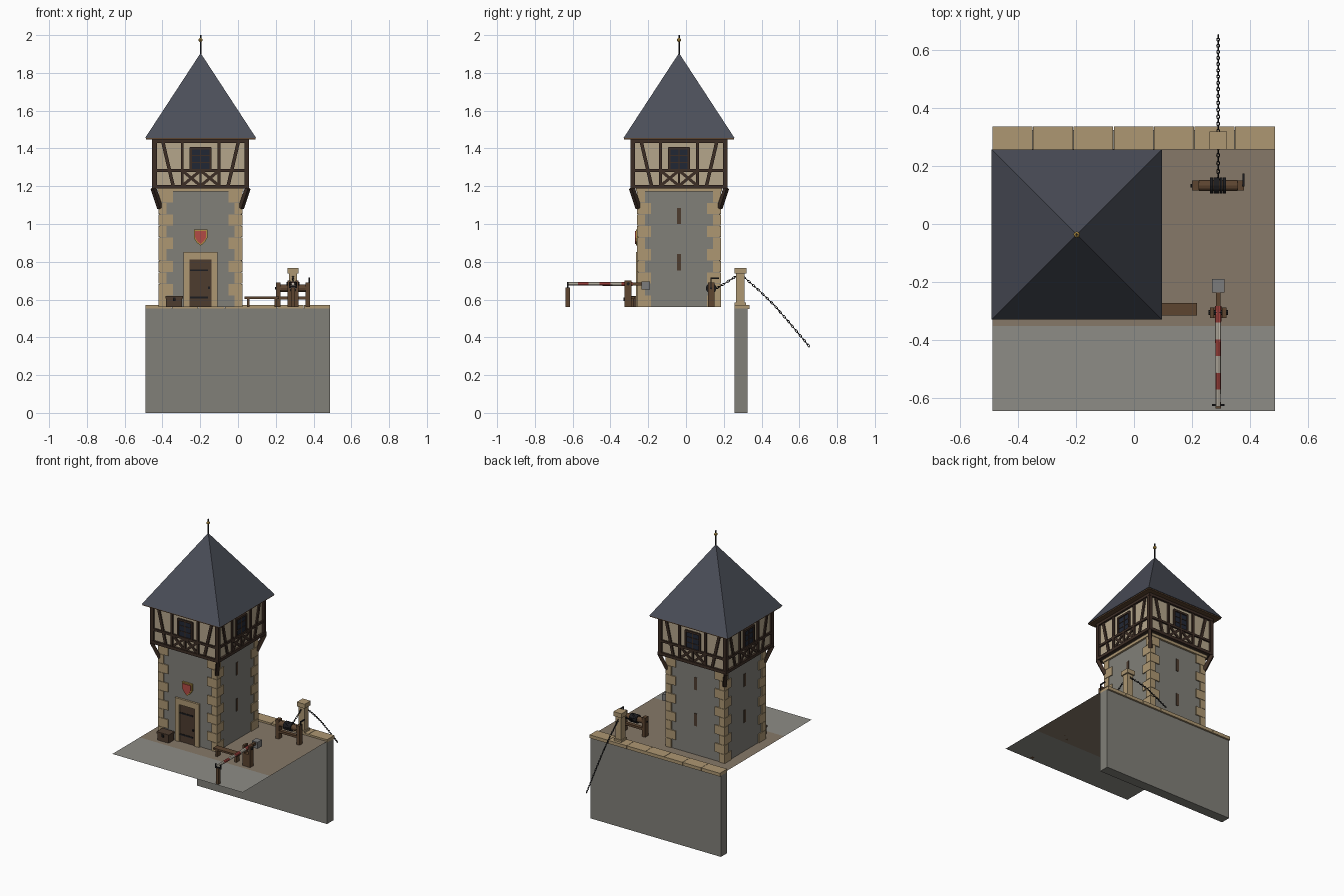
import bpy, bmesh, math
from mathutils import Vector, Matrix

if "Cube" in bpy.data.objects:
    bpy.data.objects.remove(bpy.data.objects["Cube"])

COL = dict(stone=(.22, .215, .19), tan=(.42, .31, .17), slate=(.07, .077, .1), timber=(.045, .026, .018),
           plaster=(.46, .38, .26), yard=(.24, .19, .14), road=(.27, .265, .24), wood=(.11, .06, .03),
           iron=(.012, .012, .014), glass=(.015, .02, .035), red=(.45, .07, .06), white=(.65, .6, .5),
           gold=(.45, .28, .06), grey=(.2, .2, .2), door=(.075, .045, .028))
MATS = {}
for key, c in COL.items():
    MATS[key] = bpy.data.materials.new(key)
    MATS[key].diffuse_color = (*c, 1)

TC = Vector((-.198, -.037, 0))   # tower axis
G = .56                          # ground level


class Part:
    """Collects solids in one mesh object."""
    def __init__(self, name, mat):
        self.name, self.mat, self.bm = name, mat, bmesh.new()

    def box(self, x0, x1, y0, y1, z0, z1, m=Matrix()):
        t = Matrix.Translation(((x0 + x1) / 2, (y0 + y1) / 2, (z0 + z1) / 2))
        s = Matrix.Diagonal((abs(x1 - x0), abs(y1 - y0), abs(z1 - z0), 1))
        bmesh.ops.create_cube(self.bm, size=1, matrix=m @ t @ s)

    def beam(self, a, b, w, d, m=Matrix()):
        a, b = Vector(a), Vector(b)
        v = b - a
        r = v.to_track_quat('Z', 'Y').to_matrix().to_4x4()
        bmesh.ops.create_cube(self.bm, size=1, matrix=m @ Matrix.Translation((a + b) / 2) @ r
                              @ Matrix.Diagonal((w, d, v.length, 1)))

    def rod(self, a, b, r1, r2=None, n=8):
        a, b = Vector(a), Vector(b)
        v = b - a
        r = v.to_track_quat('Z', 'Y').to_matrix().to_4x4()
        bmesh.ops.create_cone(self.bm, cap_ends=True, segments=n, radius1=r1, radius2=r1 if r2 is None else r2,
                              depth=v.length, matrix=Matrix.Translation((a + b) / 2) @ r)

    def prism(self, pts, y0, y1):
        f = self.bm.faces.new([self.bm.verts.new((x, y0, z)) for x, z in pts])
        e = bmesh.ops.extrude_face_region(self.bm, geom=[f])['geom']
        bmesh.ops.translate(self.bm, vec=(0, y1 - y0, 0), verts=[g for g in e if isinstance(g, bmesh.types.BMVert)])
        bmesh.ops.recalc_face_normals(self.bm, faces=self.bm.faces)

    def done(self):
        me = bpy.data.meshes.new(self.name)
        self.bm.to_mesh(me)
        me.materials.append(MATS[self.mat])
        bpy.context.collection.objects.link(bpy.data.objects.new(self.name, me))


def single(name, mat, *dims):
    p = Part(name, mat)
    p.box(*dims)
    p.done()


def sides():
    """Frame of each tower face: x along the face, -y outward."""
    return [Matrix.Translation(TC) @ Matrix.Rotation(k * math.pi / 2, 4, 'Z') for k in range(4)]


# ground sheets
for name, mat, y0, y1 in (("yard", "yard", -.353, .26), ("road", "road", -.647, -.353)):
    p = Part(name, mat)
    p.bm.faces.new([p.bm.verts.new(v) for v in ((-.49, y0, G), (.488, y0, G), (.488, y1, G), (-.49, y1, G))])
    p.done()

# retaining wall and coping stones
single("retaining_wall", "stone", -.49, .488, .258, .325, 0, .553)
p = Part("coping_stones", "tan")
w = .978 / 7
for i in range(7):
    p.box(-.49 + i * w + (.001 if i else 0), -.49 + (i + 1) * w - (.001 if i < 6 else 0), .258, .337, .55, .572)
p.done()

# tower shaft, quoins and string course
cx, cy = TC.x, TC.y
single("tower_shaft", "stone", cx - .215, cx + .215, cy - .215, cy + .215, G, 1.19)
p = Part("quoins", "tan")
h = (1.175 - G) / 10
for k, m in enumerate(sides()):
    for i in range(10):
        a, b = (.075, .042) if (i + k) % 2 else (.042, .075)
        p.box(.222 - a, .222, -.222, -.222 + b, G + i * h + .001, G + (i + 1) * h - .001, m)
p.done()
single("string_course", "tan", cx - .228, cx + .228, cy - .228, cy + .228, 1.172, 1.19)

# arrow slits on three sides
p = Part("arrow_slits", "door")
for m in sides()[1:]:
    for z in (.755, 1.0):
        p.box(-.01, .01, -.218, -.2, z, z + .085, m)
p.done()

# timber-framed upper storey
single("plaster_walls", "plaster", cx - .243, cx + .243, cy - .243, cy + .243, 1.19, 1.45)
frame, glass, bars = Part("timber_frame", "timber"), Part("windows", "glass"), Part("window_bars", "timber")
y0, y1 = -.254, -.235
for m in sides():
    frame.box(-.257, .257, -.257, -.235, 1.187, 1.207, m)
    frame.box(-.257, .257, -.257, -.235, 1.43, 1.45, m)
    frame.box(-.252, .252, y0, y1, 1.276, 1.291, m)
    frame.box(.232, .256, -.256, -.232, 1.2, 1.44, m)
    frame.beam((.25, -.25, 1.19), (.215, -.215, 1.085), .022, .022, m)
    frame.box(-.055, .055, y0, y1, 1.395, 1.408, m)
    for s in (-1, 1):
        frame.box(s * .09, s * .105, y0, y1, 1.2, 1.44, m)
        frame.box(s * .046, s * .058, y0, y1, 1.285, 1.405, m)
        frame.beam((s * .2, -.244, 1.435), (s * .145, -.244, 1.2), .015, .018, m)
        for t in (-1, 1):
            frame.beam((s * .049 - t * .045, -.244, 1.205), (s * .049 + t * .045, -.244, 1.28), .012, .016, m)
    frame.box(-.006, .006, y0, y1, 1.2, 1.285, m)
    glass.box(-.048, .048, -.247, -.235, 1.288, 1.4, m)
    bars.box(-.003, .003, -.25, -.24, 1.288, 1.4, m)
    for z in (1.325, 1.362):
        bars.box(-.048, .048, -.25, -.24, z - .002, z + .002, m)
for p in (frame, glass, bars):
    p.done()

# roof and finial
single("eaves_board", "wood", cx - .29, cx + .29, cy - .29, cy + .29, 1.447, 1.46)
p = Part("roof", "slate")
bmesh.ops.create_cone(p.bm, cap_ends=True, segments=4, radius1=.294 * math.sqrt(2), radius2=0, depth=.45,
                      matrix=Matrix.Translation((cx, cy, 1.68)) @ Matrix.Rotation(math.pi / 4, 4, 'Z'))
p.done()
p = Part("finial_rod", "iron")
p.rod((cx, cy, 1.88), (cx, cy, 2.0), .004)
p.done()
p = Part("finial_ball", "gold")
bmesh.ops.create_uvsphere(p.bm, u_segments=8, v_segments=6, radius=.011, matrix=Matrix.Translation((cx, cy, 1.974)))
p.done()

# door, surround and ironwork
f = cy - .215
p = Part("door_surround", "tan")
for s in (-1, 1):
    p.box(cx + s * .058, cx + s * .09, f - .014, f + .01, G, .85)
p.box(cx - .09, cx + .09, f - .014, f + .01, .812, .852)
p.done()
p = Part("door", "door")
for i in range(4):
    p.box(cx - .058 + i * .029, cx - .0295 + i * .029, f - .007, f + .005, G, .812)
p.done()
p = Part("door_ironwork", "iron")
for z in (.61, .755):
    p.box(cx - .056, cx + .04, f - .01, f, z - .005, z + .005)
p.box(cx + .04, cx + .049, f - .014, f, .655, .668)
p.done()

# shield plaque
for name, mat, k, d in (("shield_border", "gold", 1, .012), ("shield_field", "red", .8, .017)):
    p = Part(name, mat)
    p.prism([(cx + k * x, .932 + k * z) for x, z in
             ((-.036, .04), (.036, .04), (.036, -.005), (.022, -.028), (0, -.047), (-.022, -.028), (-.036, -.005))],
            f + .004, f - d)
    p.done()

# crate beside the door
p = Part("crate", "door")
p.box(-.38, -.296, -.322, -.266, G, .606)
p.box(-.384, -.292, -.326, -.262, .606, .618)
p.done()
single("crate_latch", "iron", -.345, -.331, -.33, -.32, .592, .61)

# bench
p = Part("bench", "wood")
p.box(.035, .217, -.317, -.273, .604, .616)
for x in (.055, .2):
    p.box(x - .007, x + .007, -.312, -.278, G, .606)
p.done()

# barrier: posts, striped pole, counterweight
bx, bz = .291, .683
p = Part("barrier_posts", "wood")
p.box(bx - .028, bx - .014, -.325, -.288, G, .7)
p.box(bx + .014, bx + .028, -.325, -.288, G, .7)
p.box(bx - .028, bx + .028, -.325, -.288, G, .645)
p.box(bx - .01, bx + .01, -.637, -.615, G, .665)
p.box(bx - .008, bx + .008, -.285, -.23, bz - .008, bz + .008)
p.done()
p = Part("barrier_ironwork", "iron")
p.rod((bx - .034, -.306, bz), (bx + .034, -.306, bz), .009)
p.box(bx - .022, bx + .022, -.63, -.622, .662, .672)
for s in (-1, 1):
    p.box(bx + s * .016, bx + s * .022, -.63, -.622, .662, .692)
p.done()
red, white = Part("pole_red_bands", "red"), Part("pole_white_bands", "white")
for i in range(6):
    a = -.283 - i * .058
    (white if i % 2 else red).rod((bx, a, bz), (bx, a - .058, bz), .011 - i * .0004, .0106 - i * .0004)
red.done()
white.done()
single("counterweight", "grey", bx - .021, bx + .021, -.236, -.19, .652, .696)

# winch: trestles, drum, crank
wy, wz = .133, .66
p = Part("winch_frame", "wood")
for s in (-1, 1):
    p.box(bx + s * .066, bx + s * .09, wy - .017, wy + .017, G, .69)
p.box(bx - .085, bx + .085, wy - .012, wy + .012, .6, .615)
p.rod((bx - .066, wy, wz), (bx + .066, wy, wz), .019, n=12)
p.done()
p = Part("winch_drum_chain", "iron")
for i in range(5):
    x = bx - .0275 + i * .011
    p.rod((x, wy, wz), (x + .0102, wy, wz), .028, n=12)
p.rod((bx - .095, wy, wz), (bx + .09, wy, wz), .006)
p.beam((.378, wy, wz), (.378, wy, .715), .008, .006)
p.beam((.378, wy - .004, .712), (.378, .175, .712), .007, .007)
p.done()

# stone chain post
p = Part("chain_post", "tan")
p.box(bx - .028, bx + .028, .258, .318, .57, .585)
p.box(bx - .021, bx + .021, .265, .31, .58, .74)
p.box(bx - .03, bx + .03, .258, .32, .738, .768)
p.done()

# chain: alternating links along a sagging line
path = [(wy + .02, .655), (.205, .685), (.262, .722), (.287, .732), (.315, .712), (.39, .645), (.47, .567),
        (.56, .463), (.648, .357)]
p = Part("chain", "iron")
step, turn = .0165, 0
pts = [Vector((bx, y, z)) for y, z in path]
left = 0
for a, b in zip(pts, pts[1:]):
    d = b - a
    q = d.to_track_quat('X', 'Z').to_matrix().to_4x4()
    while left < d.length:
        m = Matrix.Translation(a + d.normalized() * left) @ q @ Matrix.Rotation(turn * math.pi / 2, 4, 'X')
        rings = []
        for i in range(8):
            t = i * math.pi / 4
            rings.append([p.bm.verts.new(m @ Vector(((.0105 + .0022 * c) * math.cos(t), (.0045 + .0022 * c) * math.sin(t),
                                                     .0022 * s))) for c, s in ((1, 0), (0, 1), (-1, 0), (0, -1))])
        for i in range(8):
            r, n = rings[i], rings[(i + 1) % 8]
            for j in range(4):
                p.bm.faces.new((r[j], n[j], n[(j + 1) % 4], r[(j + 1) % 4]))
        turn += 1
        left += step
    left -= d.length
p.done()

for m in bpy.data.materials:
    if m.users and not m.is_grease_pencil:
        m.use_nodes = True
        m.node_tree.nodes["Principled BSDF"].inputs["Base Color"].default_value = m.diffuse_color
